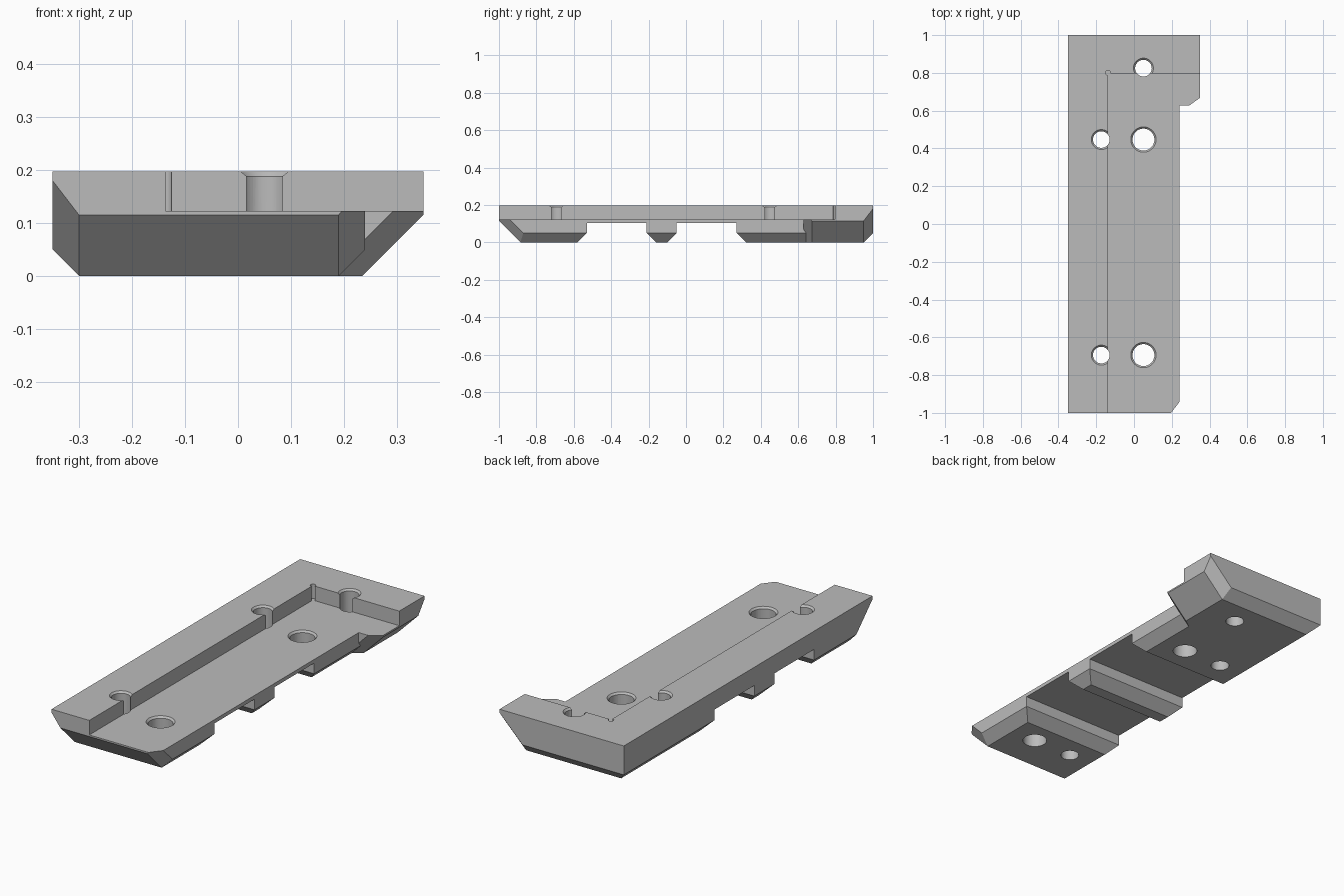
import bpy
import bmesh
from mathutils import Vector

if "Cube" in bpy.data.objects:
    bpy.data.objects.remove(bpy.data.objects["Cube"])

TOP, FLOOR = 0.197, 0.123      # rail top and recess floor heights

grey = bpy.data.materials.new("plain grey")
grey.use_nodes = True
colour = (0.5, 0.5, 0.5, 1)
grey.diffuse_color = colour
grey.node_tree.nodes["Principled BSDF"].inputs["Base Color"].default_value = colour


def to_object(name, bm):
    bmesh.ops.recalc_face_normals(bm, faces=bm.faces[:])
    mesh = bpy.data.meshes.new(name)
    bm.to_mesh(mesh)
    bm.free()
    mesh.materials.append(grey)
    obj = bpy.data.objects.new(name, mesh)
    bpy.context.collection.objects.link(obj)
    return obj


def block(name, low, high, planes=()):
    """Box trimmed by planes: keeps the points where normal . p <= limit."""
    bm = bmesh.new()
    bmesh.ops.create_cube(bm, size=1)
    low, high = Vector(low), Vector(high)
    for v in bm.verts:
        v.co = (low + high) / 2 + v.co * (high - low)
    for normal, limit in planes:
        n = Vector(normal)
        cut = bmesh.ops.bisect_plane(
            bm, geom=bm.verts[:] + bm.edges[:] + bm.faces[:], dist=1e-6,
            plane_co=n * limit / n.length_squared, plane_no=n, clear_outer=True)
        edges = [e for e in cut["geom_cut"] if isinstance(e, bmesh.types.BMEdge)]
        if edges:
            bmesh.ops.edgenet_fill(bm, edges=edges)
    return to_object(name, bm)


def cylinder(name, x, y, r_low, r_high, z_low, z_high):
    bm = bmesh.new()
    bmesh.ops.create_cone(bm, cap_ends=True, segments=48, radius1=r_low,
                          radius2=r_high, depth=z_high - z_low)
    bmesh.ops.translate(bm, verts=bm.verts, vec=(x, y, (z_low + z_high) / 2))
    return to_object(name, bm)


def slot(name, y0, y1):
    """Cross slot with flared mouth, as a profile extruded along x."""
    flare = 0.06
    profile = [(y0 - flare, -0.01), (y0, 0.05), (y0, 0.104),
               (y1, 0.104), (y1, 0.05), (y1 + flare, -0.01)]
    bm = bmesh.new()
    face = bm.faces.new([bm.verts.new((-1, y, z)) for y, z in profile])
    ext = bmesh.ops.extrude_face_region(bm, geom=[face])
    moved = [v for v in ext["geom"] if isinstance(v, bmesh.types.BMVert)]
    bmesh.ops.translate(bm, verts=moved, vec=(2, 0, 0))
    return to_object(name, bm)


def combine(target, other, operation):
    other.hide_render = True
    mod = target.modifiers.new(operation.lower(), "BOOLEAN")
    mod.operation, mod.solver, mod.object = operation, "EXACT", other
    bpy.context.view_layer.objects.active = target
    bpy.ops.object.modifier_apply(modifier=mod.name)
    bpy.data.objects.remove(other)


# Main rail with bevelled underside and corner cuts
back_bevel = ((0, 1, -1), 0.95)
back_corner = ((1, 1.3, -1), 1.47)
body = block("mounting_rail", (-0.35, -1, 0), (0.24, 1, TOP), [
    ((0, -1, -1), 0.885), ((-1, 0, -1), 0.30), ((1, 0, -1), 0.19), back_bevel,
    ((-1.3, -1, -1), 1.275), ((1.3, -1, -1), 1.132), back_corner])

# Side tab at the back
tab = block("side_tab", (-0.1, 0.628, 0), (0.35, 1, TOP), [
    back_bevel, back_corner, ((1, 0, -1), 0.235), ((1, -1.4, -1), -0.709)])
combine(body, tab, "UNION")

# Stepped recess with a small relief in its inner corner
combine(body, block("recess", (-0.137, -2, FLOOR), (1, 0.797, 1)), "DIFFERENCE")
combine(body, cylinder("corner_relief", -0.138, 0.8, 0.013, 0.013, FLOOR, 1), "DIFFERENCE")

# Cross slots underneath
for y0, y1 in [(-0.53, -0.21), (-0.05, 0.27)]:
    combine(body, slot("cross_slot", y0, y1), "DIFFERENCE")

# Countersunk through holes: x, y, radius, height of the rim
big, small = 0.058, 0.044
for x, y, r, rim in [(0.05, 0.447, big, FLOOR), (0.05, -0.694, big, FLOOR),
                     (-0.173, 0.447, small, TOP), (-0.173, -0.694, small, TOP),
                     (0.05, 0.825, small, TOP)]:
    combine(body, cylinder("hole", x, y, r, r, -0.1, 0.4), "DIFFERENCE")
    sink = cylinder("countersink", x, y, r - 0.001, r + 0.011, rim - 0.01, rim + 0.002)
    combine(body, sink, "DIFFERENCE")

# Smooth hole walls, crisp edges
bpy.ops.object.select_all(action="DESELECT")
body.select_set(True)
bpy.context.view_layer.objects.active = body
bpy.ops.object.shade_smooth_by_angle()
